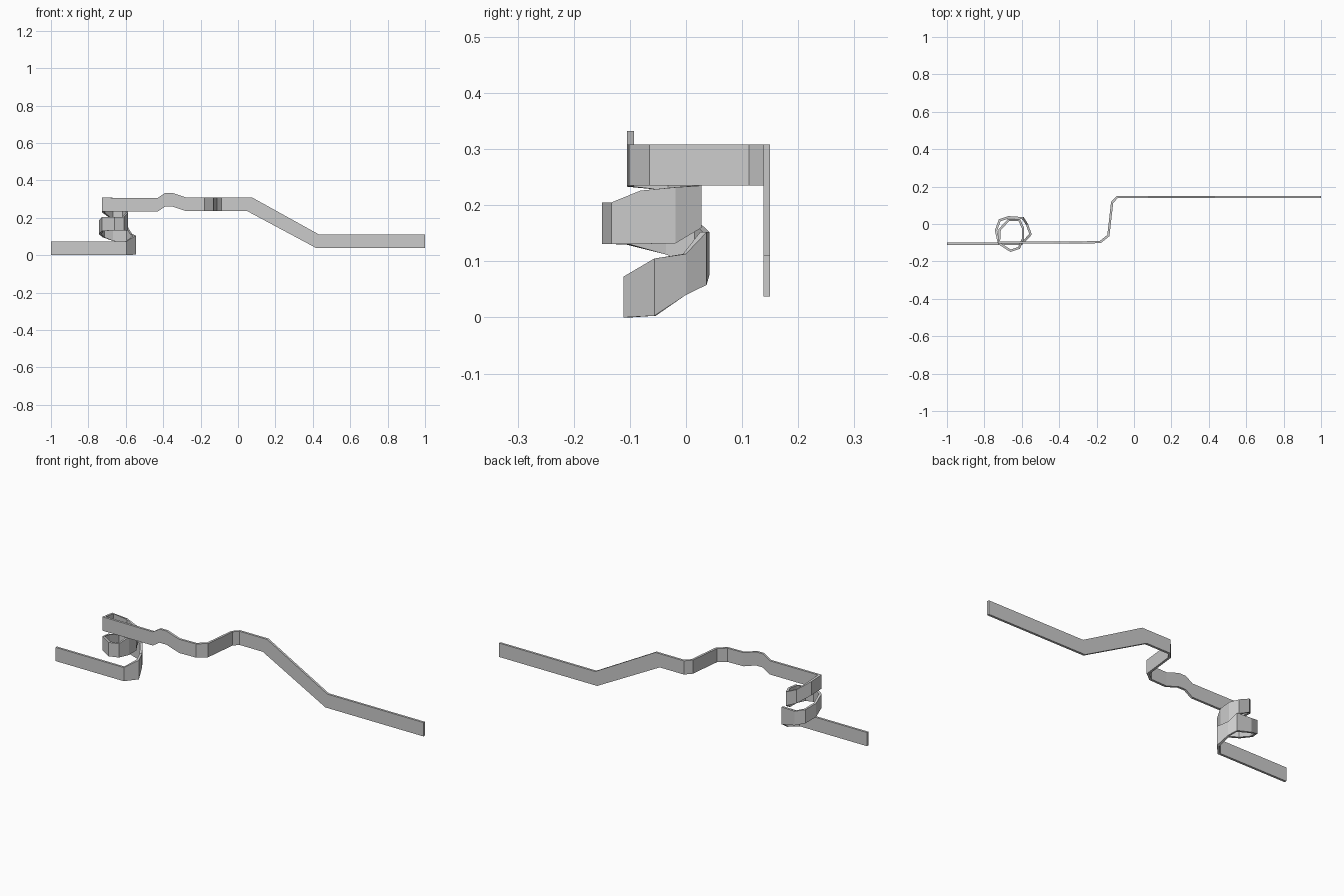
import bpy, bmesh
from mathutils import Vector

T = 0.012   # wall thickness
H = 0.073   # usual wall height

# centre line: x, y, bottom z, [top z, shift of top along x]
path = [
    # lower straight run
    (-1.0, -0.105, 0), (-0.60, -0.105, 0),
    # first turn of the spiral
    (-0.553, -0.055, 0.003, 0.105), (-0.572, -0.003, 0.04, 0.113),
    (-0.593, 0.031, 0.058, 0.152), (-0.67, 0.036, 0.077, 0.152),
    (-0.718, 0.02, 0.095, 0.168), (-0.738, -0.035, 0.112, 0.185),
    (-0.722, -0.103, 0.13, 0.204), (-0.66, -0.143, 0.131, 0.205),
    # second turn of the spiral
    (-0.615, -0.128, 0.131, 0.205), (-0.594, -0.08, 0.131, 0.226),
    (-0.594, -0.02, 0.132, 0.232), (-0.614, 0.022, 0.16, 0.235),
    (-0.67, 0.022, 0.19, 0.262), (-0.718, -0.03, 0.226, 0.300),
    # upper run with hump
    (-0.722, -0.099, 0.233, 0.307), (-0.43, -0.099, 0.233),
    (-0.39, -0.099, 0.259), (-0.348, -0.099, 0.259),
    (-0.275, -0.099, 0.235),
    # S bend
    (-0.18, -0.096, 0.235), (-0.137, -0.062, 0.235),
    (-0.117, 0.115, 0.235), (-0.09, 0.144, 0.235),
    # ramp down and last run
    (0.05, 0.144, 0.235, 0.308, 0.026), (0.42, 0.144, 0.037, 0.111, 0.012),
    (1.0, 0.144, 0.037, 0.111),
]


def ribbon(name, pts, thick):
    """Upright strip swept along a path with mitred corners."""
    bm = bmesh.new()
    flat = [Vector(p[:2]) for p in pts]
    dirs = [(b - a).normalized() for a, b in zip(flat, flat[1:])]
    rings = []
    for i, p in enumerate(pts):
        d0, d1 = dirs[max(i - 1, 0)], dirs[min(i, len(dirs) - 1)]
        t = (d0 + d1).normalized()
        n = Vector((-t.y, t.x)) * (thick / 2 / max(t.dot(d1), 0.5))
        top = p[3] if len(p) > 3 else p[2] + H
        dx = p[4] if len(p) > 4 else 0
        corners = [(n, p[2], 0), (-n, p[2], 0), (-n, top, dx), (n, top, dx)]
        rings.append([bm.verts.new((p[0] + o.x + s, p[1] + o.y, z))
                      for o, z, s in corners])
    for a, b in zip(rings, rings[1:]):
        for k in range(4):
            m = (k + 1) % 4
            bm.faces.new((a[k], a[m], b[m], b[k]))
    bm.faces.new(rings[0])
    bm.faces.new(rings[-1][::-1])
    bmesh.ops.recalc_face_normals(bm, faces=bm.faces)
    me = bpy.data.meshes.new(name)
    bm.to_mesh(me)
    bm.free()
    ob = bpy.data.objects.new(name, me)
    bpy.context.collection.objects.link(ob)
    return ob


ribbon("spiral_track_wall", path, T)
